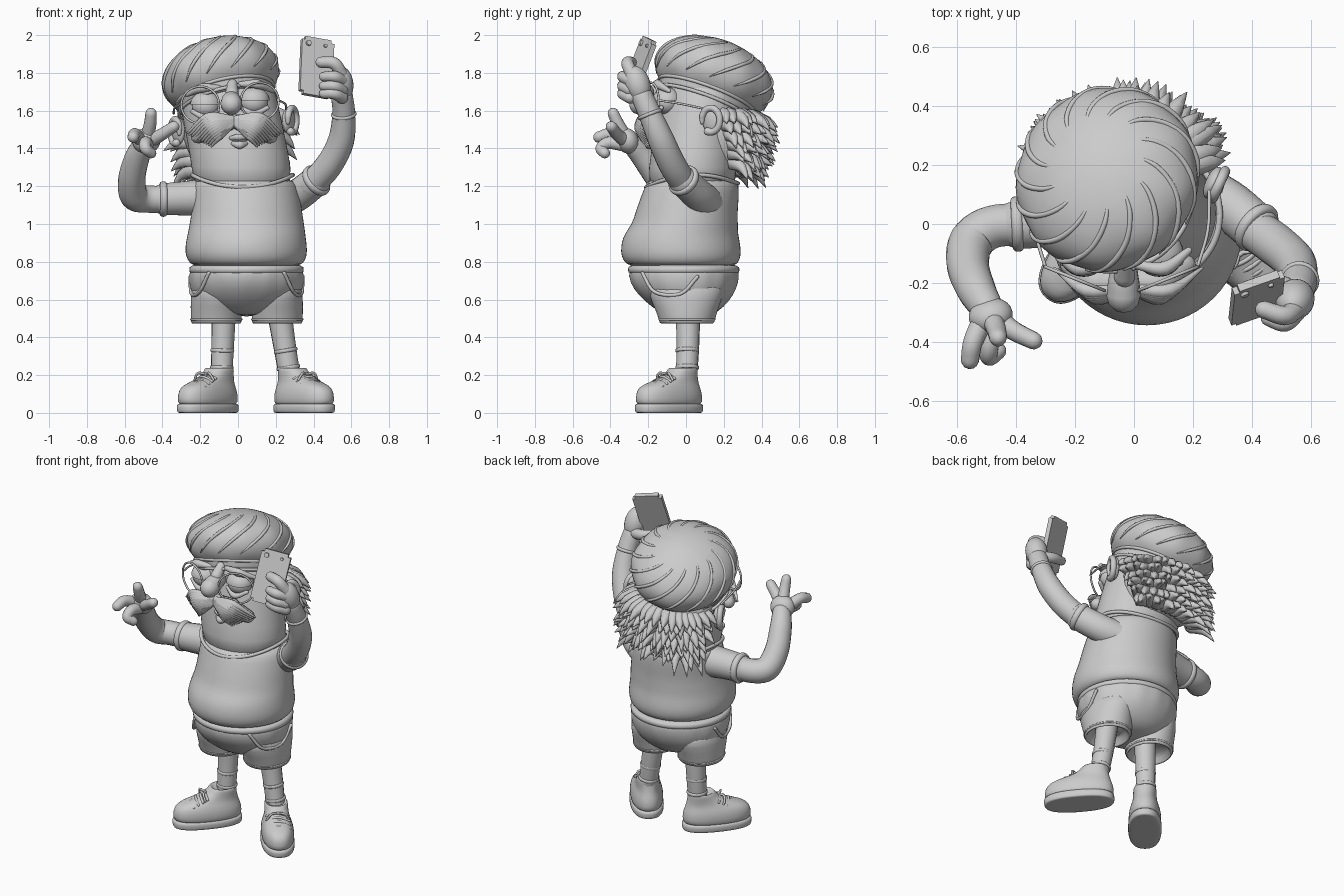
import bpy, bmesh, math, random
from mathutils import Vector, Matrix, Euler

random.seed(4)
if "Cube" in bpy.data.objects:
    bpy.data.objects.remove(bpy.data.objects["Cube"])

clay = bpy.data.materials.new("clay grey")
clay.use_nodes = True
clay.diffuse_color = (0.6, 0.6, 0.6, 1)
clay.node_tree.nodes["Principled BSDF"].inputs["Base Color"].default_value = clay.diffuse_color


def finish(name, bm, smooth=True, subdiv=0, matrix=Matrix()):
    bmesh.ops.recalc_face_normals(bm, faces=bm.faces)
    bm.transform(matrix)
    me = bpy.data.meshes.new(name)
    bm.to_mesh(me)
    bm.free()
    me.materials.append(clay)
    me.polygons.foreach_set("use_smooth", [smooth] * len(me.polygons))
    ob = bpy.data.objects.new(name, me)
    bpy.context.collection.objects.link(ob)
    if subdiv:
        ob.modifiers.new("round", "SUBSURF").levels = subdiv


def skin(bm, rings):
    """Join rings of points into a capped surface."""
    vs = [[bm.verts.new(p) for p in r] for r in rings]
    n = len(vs[0])
    for a, b in zip(vs, vs[1:]):
        for i in range(n):
            bm.faces.new((a[i], a[(i + 1) % n], b[(i + 1) % n], b[i]))
    bm.faces.new(vs[0])
    bm.faces.new(vs[-1])


def loft(name, rings, n=28, power=2.0, wave=lambda a, k: 1, matrix=Matrix()):
    """Stack rounded cross-sections given as (x, y, z, rx, ry)."""
    bm = bmesh.new()
    pts = []
    for k, (x, y, z, rx, ry) in enumerate(rings):
        ring = []
        for i in range(n):
            a = math.tau * i / n
            c, s, w = math.cos(a), math.sin(a), wave(a, k)
            ring.append((x + rx * w * math.copysign(abs(c) ** (2 / power), c),
                         y + ry * w * math.copysign(abs(s) ** (2 / power), s), z))
        pts.append(ring)
    skin(bm, pts)
    finish(name, bm, subdiv=1, matrix=matrix)


def add_tube(bm, path, radii, n=14, steps=5):
    """Round-ended tube through the points, with varying radius."""
    P = [Vector(p) for p in path]
    if not isinstance(radii, list):
        radii = [radii] * len(P)
    ext = [2 * P[0] - P[1]] + P + [2 * P[-1] - P[-2]]
    samples = []
    for i in range(len(P) - 1):
        a, b, c, d = ext[i:i + 4]
        for t in [k / steps for k in range(steps)]:
            q = 0.5 * (2 * b + (c - a) * t + (2 * a - 5 * b + 4 * c - d) * t * t
                       + (3 * b - a - 3 * c + d) * t ** 3)
            samples.append((q, radii[i] * (1 - t) + radii[i + 1] * t))
    samples.append((P[-1], radii[-1]))
    m = len(samples)
    tans = [(samples[min(i + 1, m - 1)][0] - samples[max(i - 1, 0)][0]).normalized() for i in range(m)]
    full = [(q, r, t) for (q, r), t in zip(samples, tans)]
    (q0, r0, t0), (q1, r1, t1) = full[0], full[-1]
    for a in [math.radians(d) for d in (28, 55, 80)]:
        full.insert(0, (q0 - t0 * r0 * math.sin(a), r0 * math.cos(a), t0))
        full.append((q1 + t1 * r1 * math.sin(a), r1 * math.cos(a), t1))
    side, rings = tans[0].orthogonal(), []
    for q, r, t in full:
        side = (side - t * side.dot(t)).normalized()
        up = t.cross(side)
        rings.append([q + r * (side * math.cos(math.tau * i / n) + up * math.sin(math.tau * i / n)) for i in range(n)])
    skin(bm, rings)


def tubes(name, items, n=14):
    bm = bmesh.new()
    for path, radii in items:
        add_tube(bm, path, radii, n)
    finish(name, bm)


def hoop(point, n=24):
    return [point(math.cos(math.tau * i / n), math.sin(math.tau * i / n)) for i in range(n + 1)]


def ball(name, loc, scale, rot=(0, 0, 0), cut=-2):
    """Ellipsoid, optionally open below a height."""
    bm = bmesh.new()
    bmesh.ops.create_uvsphere(bm, u_segments=24, v_segments=16, radius=1)
    bmesh.ops.delete(bm, geom=[v for v in bm.verts if v.co.z < cut], context="VERTS")
    finish(name, bm, matrix=Matrix.LocRotScale(Vector(loc), Euler(rot), Vector(scale)))


def band(name, loc, axis, r, width, thick=0.012):
    """Rounded cuff around an axis."""
    rings = [(0, 0, z, q, q) for z, q in ((-width, r - thick), (-width, r), (-width * .6, r + thick),
             (width * .6, r + thick), (width, r), (width, r - thick))]
    turn = Vector(axis).to_track_quat("Z", "Y").to_matrix().to_4x4()
    loft(name, rings, 20, matrix=Matrix.Translation(loc) @ turn)


# Torso: shirt sagging over the waist, collar
loft("shirt", [(.045, -.02, .775, .27, .27), (.045, -.022, .787, .295, .292), (.045, -.025, .81, .315, .312),
               (.043, -.027, .85, .326, .321), (.043, -.028, .9, .322, .316), (.045, -.025, .95, .313, .302),
               (.047, -.005, 1.0, .305, .282), (.047, .002, 1.06, .295, .272), (.043, .02, 1.14, .288, .262),
               (.035, .033, 1.21, .277, .247), (.028, .035, 1.245, .262, .235)])
tubes("collar", [(hoop(lambda c, s: (.025 + .266 * c, .032 + .243 * s, 1.205 + .055 * c * c + .01 * s)), .011)], 8)

# Shorts: seat, gathered waistband, legs and pockets
loft("shorts_seat", [(.045, -.01, .81, .27, .26), (.045, -.012, .76, .302, .293), (.045, -.01, .69, .303, .288),
                     (.045, .0, .62, .288, .25), (.045, .01, .56, .23, .19), (.045, .015, .51, .1, .12)],
     n=64, wave=lambda a, k: 1 + (.008 * math.cos(16 * a) if 0 < k < 3 else 0))
loft("waistband", [(.045, -.012, z, r, r - .008) for z, r in ((.735, .29), (.74, .306), (.775, .306), (.785, .29))])
for side, s, x in (("right", -1, -.115), ("left", 1, .208)):
    loft(side + "_shorts_leg", [(x, .0, .72, .13, .22), (x, .0, .6, .137, .19), (x, .005, .52, .136, .155),
                                (x, .005, .472, .135, .147), (x, .005, .47, .122, .13), (x, .005, .54, .1, .11)])
    tubes(side + "_shorts_hem", [(hoop(lambda c, s: (x + .133 * c, .005 + .146 * s, .495), 16), .006)], 8)
    tubes(side + "_pocket_flap", [([(.045 + s * .2, -.23, .74), (.045 + s * .25, -.165, .64),
                                    (.045 + s * .29, -.03, .63), (.045 + s * .298, .06, .72)], .01)], 8)

# Legs, socks and shoes
for side, s, top, foot in (("right", -1, -.075, -.16), ("left", 1, .215, .35)):
    ankle = -.088 if s < 0 else .28
    tubes(side + "_leg", [([(top, .01, .56), ((top + ankle) / 2, .01, .35), (ankle, .0, .16)], [.066, .06, .056])])
    for z in (.33, .24):
        t = (z - .16) / .4
        band("%s_sock_band_%d" % (side, z * 100), (ankle + (top - ankle) * t, .007, z),
             (top - ankle, 0, .4), .06, .01, .004)
    place = Matrix.Translation((foot, -.09, 0)) @ Matrix.Rotation(s * math.radians(40), 4, "Z")
    loft(side + "_sole", [(0, 0, z, r, r + .112) for z, r in ((0, .085), (0, .096), (.012, .101), (.045, .101), (.052, .094))],
         power=2.4, matrix=place)
    loft(side + "_shoe", [(0, 0, .035, .09, .2), (0, 0, .055, .097, .209), (0, 0, .1, .099, .209), (0, .003, .138, .088, .192),
                          (0, .028, .158, .078, .16), (0, .06, .18, .072, .122), (0, .085, .205, .07, .092),
                          (0, .095, .235, .07, .08), (0, .095, .24, .062, .07), (0, .095, .215, .05, .06)],
         power=2.3, matrix=place)
    laces = []
    for y, z in [(-.1 + i * .028, .158 + i * .014) for i in range(4)]:
        laces.append(([place @ Vector(p) for p in ((-.066, y + .02, z - .018), (0, y, z + .006), (.066, y, z - .018))], .008))
    for d in (-1, 1):
        laces.append(([place @ Vector(p) for p in ((0, -.01, .205), (d * .04, -.035, .21), (d * .065, -.03, .175))], .007))
    tubes(side + "_laces", laces, 8)

# Head and face
loft("head", [(.025, .03, 1.15, .26, .235), (.02, .035, 1.3, .265, .235), (-.01, .05, 1.45, .262, .225),
              (-.04, .08, 1.6, .262, .228), (-.07, .12, 1.75, .26, .25), (-.085, .14, 1.86, .18, .18)])
tubes("nose", [([(-.035, -.15, 1.66), (-.035, -.2, 1.65), (-.035, -.243, 1.635)], [.046, .054, .058]),
               ([(-.03, -.13, 1.74), (-.032, -.18, 1.69)], [.028, .036])])
tubes("lips", [([(-.035, -.175, 1.455), (.005, -.195, 1.46), (.05, -.175, 1.455)], [.012, .018, .012]),
               ([(-.025, -.175, 1.425), (.008, -.195, 1.418), (.04, -.175, 1.425)], [.012, .022, .012])])
for side, s, ex, ez in (("right", -1, -.17, 1.625), ("left", 1, .085, 1.645)):
    ball(side + "_eye", (ex, -.1, ez), (.075, .07, .065))
    ball(side + "_eyelid", (ex, -.1, ez + .008), (.083, .079, .07), cut=-.01)
    tubes(side + "_eye_bag", [([(ex - .07, -.13, ez - .03), (ex, -.155, ez - .062), (ex + .07, -.13, ez - .03)], [.012, .018, .012])])
    tubes(side + "_eyebrow", [([(ex + s * .1, -.09, ez + .06), (ex + s * .02, -.15, ez + .095), (ex - s * .07, -.14, ez + .095)], [.012, .025, .015])])
    # Wire glasses
    gx = ex + s * .03
    tubes(side + "_glasses", [(hoop(lambda c, k: (gx + .1 * c, -.185 + s * .04 * c, ez + .005 + .098 * k)), .006),
          ([(gx + s * .1, -.145, ez + .01), (ex + s * .165, -.02, ez - .01), (ex + s * .17, .12, ez - .04)], .006)], 8)
    # Moustache: drooping core with tapering strands
    cx = -.02
    items = [([(cx, -.19, 1.545), (cx + s * .1, -.195, 1.515), (cx + s * .19, -.14, 1.465)], [.035, .066, .04])]
    for f in [i / 10 for i in range(11)]:
        items.append(([(cx + s * .01, -.215, 1.555 - .025 * f), (cx + s * (.14 - .06 * f), -.225 - .025 * math.sin(3 * f), 1.565 - .1 * f),
                       (cx + s * (.25 - .13 * f), -.15 - .055 * f, 1.48 - .07 * f)], [.02, .024, .005]))
    tubes(side + "_moustache", items, 8)
    # Ears, flaring away from the head
    ear = Vector((.268, .14, 1.55) if s > 0 else (-.315, .12, 1.49))
    flare = Matrix.Rotation(math.radians(-25 * s), 3, "Z")
    ball(side + "_ear", ear, (.026, .058, .072), flare.to_euler())
    rim = [ear + flare @ Vector((s * .02, .052 * math.cos(a), .064 * math.sin(a))) for a in [math.radians(30 * i - 110) for i in range(11)]]
    tubes(side + "_ear_rim", [(rim, [.022] + [.018] * 9 + [.012])], 10)

# Beret, tilted back and sideways, with swirled folds
tilt = Matrix.Translation((-.09, .15, 1.776)) @ Euler((math.radians(-20), math.radians(-13), 0)).to_matrix().to_4x4()
profile = [(-.17, .23), (-.165, .262), (-.105, .268), (-.1, .28), (-.06, .312), (0, .327), (.06, .315),
           (.11, .275), (.155, .21), (.185, .125), (.198, .05), (.2, .01)]
loft("beret", [(0, 0, z, r * .965, r) for z, r in profile], n=72, matrix=tilt,
     wave=lambda a, k: 1 + (.012 * math.sin(9 * a + k * .6) if 3 < k < 11 else 0))
folds = []
for i in range(14):
    a = i * math.tau / 14
    folds.append(([tilt @ Vector((math.cos(a + k * .22) * r * .955, math.sin(a + k * .22) * r * .99, z - .007))
                   for k, (z, r) in enumerate(profile[4:10])], [.003, .009, .01, .01, .009, .003]))
tubes("beret_folds", folds, 8)
for i, z in enumerate((-.16, -.108)):
    tubes("beret_band_edge_%d" % i, [(hoop(lambda c, s: tilt @ Vector((.262 * c, .27 * s, z))), .01)], 8)

# Shaggy hair, narrowing towards the nape
loft("hair_mass", [(-.02, .2, 1.27, .16, .1), (-.03, .2, 1.34, .22, .15), (-.035, .195, 1.45, .258, .19),
                   (-.045, .185, 1.56, .265, .2), (-.06, .18, 1.64, .24, .2)])
bm = bmesh.new()
for row in range(6):
    start, count = 3 + row * 5, 19 - row
    for i in range(count):
        a = math.radians(start + (180 - 2 * start) * (i + random.uniform(.2, .8)) / count)
        out = Vector((math.cos(a), math.sin(a), 0))
        base = Vector((-.03 + .24 * out.x, .185 + (.185 - .01 * row) * out.y, 1.555 - row * .05 + .02 * out.x))
        length = random.uniform(.1, .145)
        drop = Vector((0, 0, -length * random.uniform(.3, .6 + .04 * row)))
        add_tube(bm, [base, base + out * length * .55 + drop * .3, base + out * length * .95 + drop], [.045, .026, .002], 6, 2)
finish("hair_spikes", bm)

# Right arm with spread fingers
tubes("right_sleeve", [([(-.16, .03, 1.14), (-.3, .01, 1.135), (-.385, .0, 1.132)], [.1, .09, .085])], 20)
band("right_cuff", (-.395, .0, 1.132), (1, .05, 0), .084, .02)
tubes("right_arm", [([(-.36, .0, 1.132), (-.48, -.01, 1.132), (-.55, -.06, 1.15), (-.562, -.14, 1.24),
                      (-.535, -.22, 1.35), (-.5, -.28, 1.42)], [.072, .073, .076, .072, .066, .056])], 20)
ball("right_palm", (-.485, -.31, 1.44), (.075, .058, .07), (.4, 0, .2))
tubes("right_fingers", [
    ([(-.48, -.32, 1.46), (-.465, -.36, 1.53), (-.46, -.385, 1.585)], [.036, .033, .03]),
    ([(-.46, -.32, 1.44), (-.41, -.36, 1.47), (-.34, -.395, 1.515)], [.036, .033, .03]),
    ([(-.51, -.32, 1.44), (-.545, -.4, 1.475), (-.555, -.46, 1.46)], [.036, .033, .031]),
    ([(-.48, -.33, 1.42), (-.49, -.41, 1.43), (-.49, -.45, 1.4), (-.46, -.43, 1.375)], [.036, .033, .03, .028])])

# Left arm raised, with wristband
tubes("left_sleeve", [([(.2, .12, 1.11), (.31, .07, 1.15), (.41, -.01, 1.225)], [.09, .085, .082])], 20)
band("left_cuff", (.415, -.012, 1.23), (.1, -.08, .08), .08, .02)
tubes("left_arm", [([(.38, .0, 1.2), (.48, -.07, 1.31), (.545, -.13, 1.44), (.56, -.19, 1.58),
                     (.55, -.235, 1.68)], [.072, .073, .07, .06, .058])], 20)
band("left_wristband", (.56, -.19, 1.58), (-.01, -.05, .13), .061, .01, .008)
ball("left_palm", (.545, -.255, 1.74), (.066, .066, .1), (.3, -.1, 0))
tubes("left_fingers", [([(.55, -.285, 1.79), (.51, -.31, 1.85), (.44, -.29, 1.856)], [.035, .033, .03])]
      + [([(.55, -.295, z - .02), (.51, -.335, z), (.455, -.32, z)], [.034, .03, .026]) for z in (1.78, 1.73, 1.69)]
      + [([(.55, -.23, 1.69), (.47, -.2, 1.7), (.38, -.22, 1.72)], [.035, .032, .027])])

# Phone with rear lenses
u = Vector((.17, .06, -.03)).normalized()
v = Vector((-.04, .1, .32))
v = (v - u * v.dot(u)).normalized()
pose = Matrix.Translation((.415, -.25, 1.828)) @ Matrix((u, v, u.cross(v))).transposed().to_4x4()
bm = bmesh.new()
bmesh.ops.create_cube(bm, size=1, matrix=Matrix.Diagonal((.182, .325, .028, 1)))
bmesh.ops.bevel(bm, geom=[e for e in bm.edges if abs((e.verts[0].co - e.verts[1].co).z) > .01],
                offset=.018, segments=4, affect="EDGES")
for x, r in ((-.055, .016), (.04, .01)):
    bmesh.ops.create_cone(bm, cap_ends=True, segments=20, radius1=r, radius2=r * .85, depth=.012,
                          matrix=Matrix.Translation((x, .125, .018)))
finish("phone", bm, smooth=False, matrix=pose)
